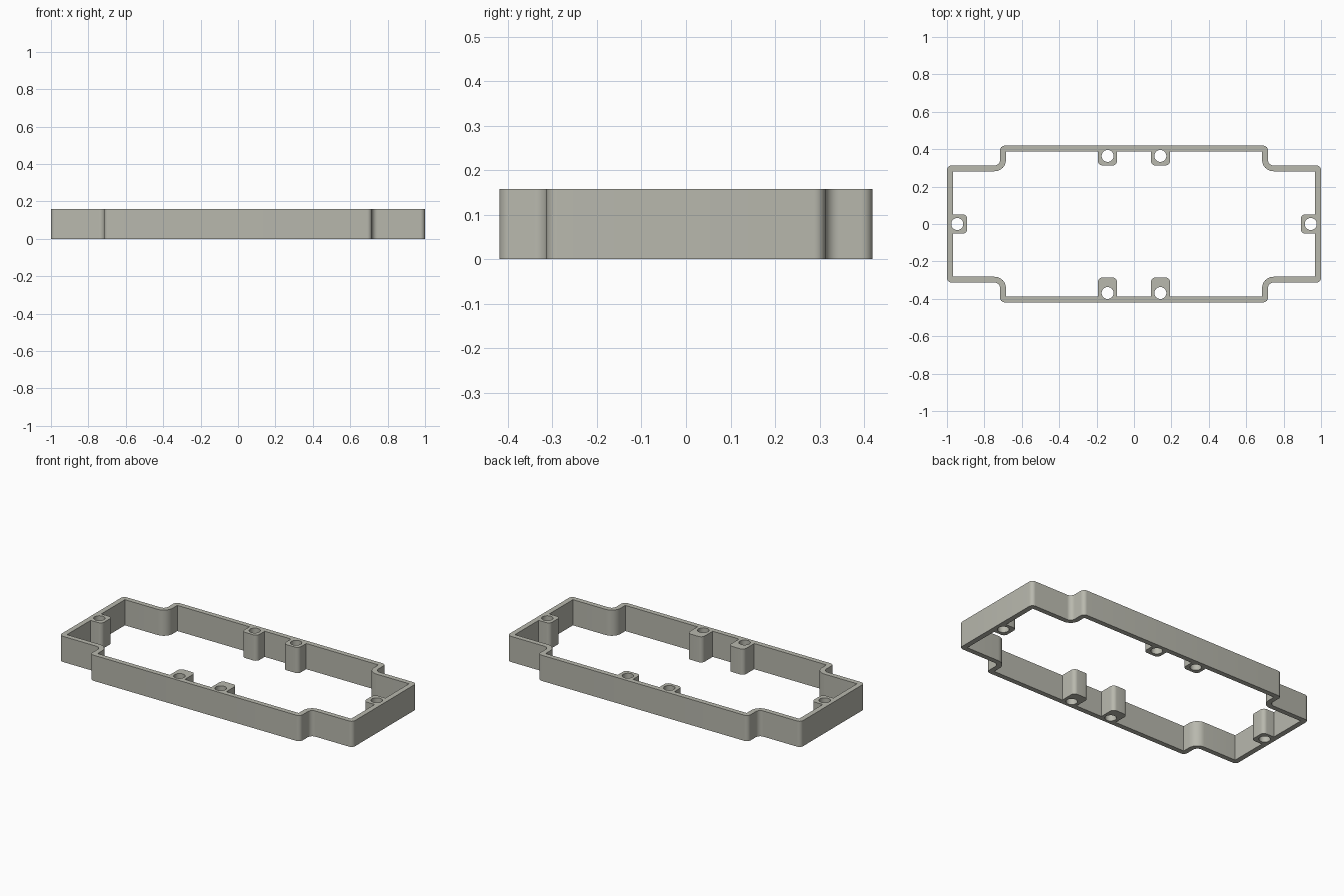
import bpy, bmesh, math
from mathutils import Vector

if "Cube" in bpy.data.objects:
    bpy.data.objects.remove(bpy.data.objects["Cube"])

HEIGHT = 0.158


def rounded(points, steps=8):
    """Closed outline from (x, y, radius) corners, with right-angle corners filleted."""
    out = []
    for i, (x, y, r) in enumerate(points):
        p = Vector((x, y))
        if r == 0:
            out.append(p)
            continue
        a = (Vector(points[i - 1][:2]) - p).normalized() * r
        b = (Vector(points[(i + 1) % len(points)][:2]) - p).normalized() * r
        for k in range(steps + 1):
            t = k / steps * math.pi / 2
            out.append(p + a * (1 - math.sin(t)) + b * (1 - math.cos(t)))
    return out


def ring(quarter_back, quarter_front):
    """Full outline from a back-right quarter and a quarter for the front."""
    def half(q):
        return q + [(-x, y, r) for x, y, r in reversed(q)]
    return half(quarter_back) + [(-x, -y, r) for x, y, r in half(quarter_front)]


def inner_quarter(boss_y):
    """Inside wall, running round the end boss and the long-side boss."""
    return [(0.892, 0.052, 0.025), (0.968, 0.052, 0), (0.968, 0.282, 0),
            (0.685, 0.282, 0.06), (0.685, 0.388, 0), (0.193, 0.388, 0),
            (0.193, boss_y, 0.025), (0.09, boss_y, 0.025), (0.09, 0.388, 0)]


def circle(cx, cy, r, n=32):
    return [Vector((cx + r * math.cos(2 * math.pi * k / n),
                    cy + r * math.sin(2 * math.pi * k / n))) for k in range(n)]


# Outer wall, inner wall with bosses, and screw holes
outer_quarter = [(1, 0.313, 0.025), (0.716, 0.313, 0.03), (0.716, 0.419, 0.025)]
loops = [rounded(ring(outer_quarter, outer_quarter)),
         rounded(ring(inner_quarter(0.313), inner_quarter(0.286)))]
for s in (-1, 1):
    loops += [circle(s * 0.141, 0.364, 0.032),
              circle(s * 0.141, -0.369, 0.032),
              circle(s * 0.945, 0, 0.032)]

# Fill the flat section and extrude it to full height
bm = bmesh.new()
edges = []
for loop in loops:
    vs = [bm.verts.new((p.x, p.y, 0)) for p in loop]
    edges += [bm.edges.new((vs[i - 1], vs[i])) for i in range(len(vs))]
bmesh.ops.triangle_fill(bm, use_beauty=True, use_dissolve=False, edges=edges)
res = bmesh.ops.extrude_face_region(bm, geom=bm.faces[:], use_keep_orig=True)
top = [g for g in res["geom"] if isinstance(g, bmesh.types.BMVert)]
bmesh.ops.translate(bm, verts=top, vec=(0, 0, HEIGHT))
bmesh.ops.recalc_face_normals(bm, faces=bm.faces[:])
mesh = bpy.data.meshes.new("spacer_frame")
bm.to_mesh(mesh)
bm.free()

frame = bpy.data.objects.new("spacer_frame", mesh)
bpy.context.collection.objects.link(frame)
mat = bpy.data.materials.new("warm grey")
mat.diffuse_color = (0.48, 0.48, 0.42, 1)
mat.use_nodes = True
mat.node_tree.nodes["Principled BSDF"].inputs["Base Color"].default_value = mat.diffuse_color
mesh.materials.append(mat)

# Smooth fillets and holes, sharp rims
bpy.context.view_layer.objects.active = frame
frame.select_set(True)
bpy.ops.object.shade_smooth_by_angle(angle=math.radians(30))
